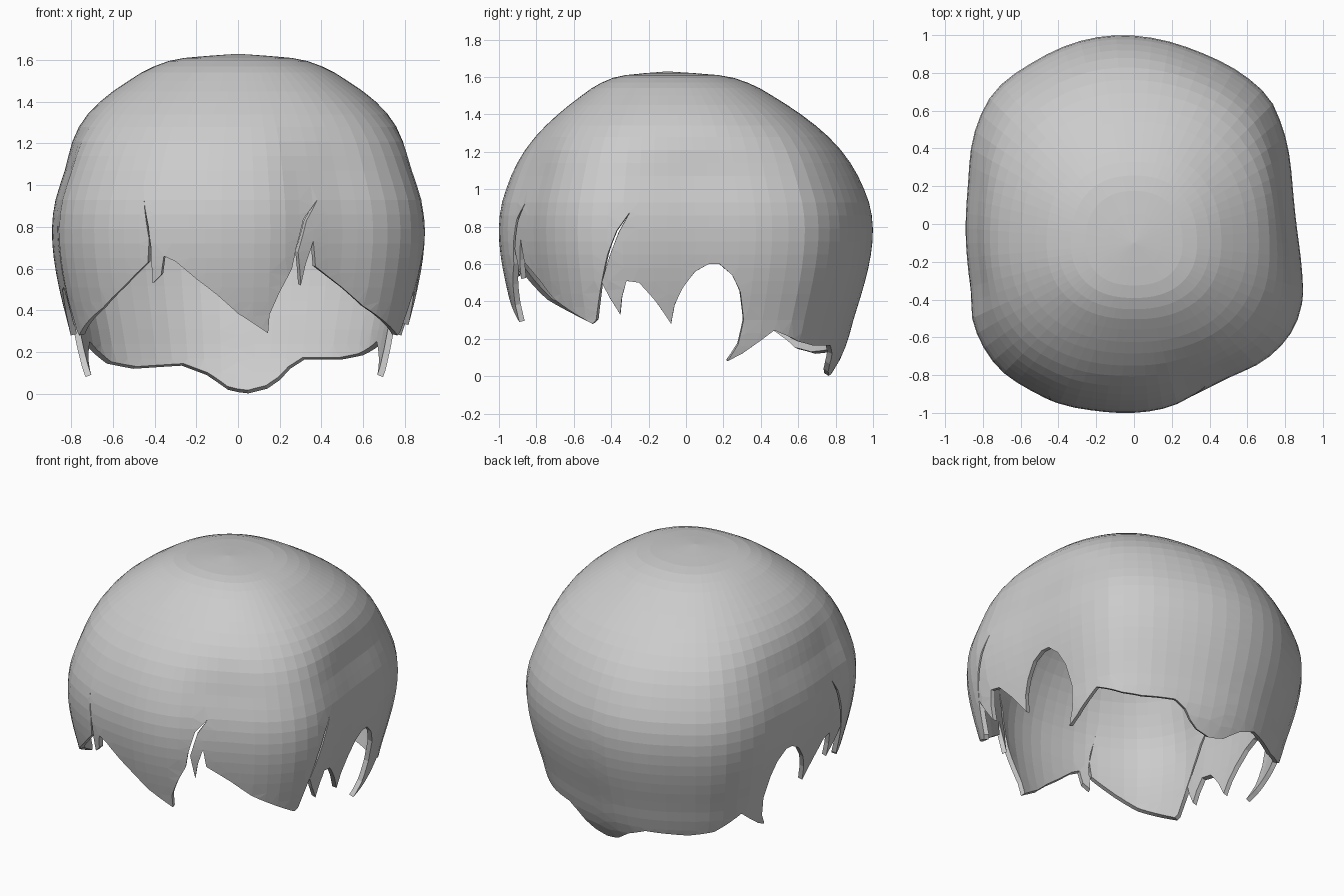
import bpy, bmesh, math
from mathutils import Vector
from mathutils.geometry import delaunay_2d_cdt

if "Cube" in bpy.data.objects:
    bpy.data.objects.remove(bpy.data.objects["Cube"])

CY = -0.10      # dome axis in y
Z_RING = 1.0    # height where the regular dome meets the cut fringe
COLS = 72

# Widest plan outline (x, y), counter-clockwise from the front
PLAN = [(0, -1), (.2, -.965), (.33, -.9), (.5, -.815), (.7, -.715), (.83, -.58), (.89, -.42),
        (.885, -.2), (.86, 0), (.84, .2), (.79, .5), (.72, .66), (.58, .79), (.35, .91), (.1, .985),
        (-.08, 1), (-.3, .965), (-.53, .86), (-.74, .7), (-.84, .5), (-.88, .2), (-.89, -.1),
        (-.865, -.35), (-.85, -.53), (-.72, -.76), (-.55, -.88), (-.4, -.95), (-.2, -.99)]
# Vertical profile (z, fraction of plan radius)
PROFILE = [(0, .79), (.1, .845), (.2, .88), (.3, .905), (.5, .96), (.65, .99), (.78, 1), (.9, .988),
           (1, .957), (1.1, .913), (1.2, .852), (1.3, .765), (1.4, .65), (1.5, .51), (1.57, .39),
           (1.61, .25), (1.63, 0)]


def smooth_table(t, v):
    """Cubic interpolation through (position, value) pairs."""
    i = next((k for k in range(len(t) - 1) if v <= t[k + 1][0]), len(t) - 2)

    def slope(k):
        a, b = t[max(k - 1, 0)], t[min(k + 1, len(t) - 1)]
        return (b[1] - a[1]) / (b[0] - a[0])
    (x0, y0), (x1, y1) = t[i], t[i + 1]
    h = x1 - x0
    u = min(1, max(0, (v - x0) / h))
    return (y0 * (1 + 2 * u) * (1 - u) ** 2 + y1 * u * u * (3 - 2 * u)
            + h * slope(i) * u * (1 - u) ** 2 + h * slope(i + 1) * u * u * (u - 1))


polar = sorted((math.degrees(math.atan2(x, CY - y)), math.hypot(x, y - CY)) for x, y in PLAN)
polar = [(a - 360, r) for a, r in polar] + polar + [(a + 360, r) for a, r in polar]


def surf(az, z):
    a = math.radians(az)
    s, c = math.sin(a), math.cos(a)
    # the plan outline rounds off into a broad superellipse toward the crown
    ry = .9 if c > 0 else 1.1
    crown = (abs(s / 1.03) ** 2.3 + abs(c / ry) ** 2.3) ** (-1 / 2.3)
    w = min(1, max(0, (z - 1.03) / .45))
    w = w * w * (3 - 2 * w)
    r = smooth_table(polar, az) * (1 - w) + crown * w
    r *= smooth_table(PROFILE, z)
    return Vector((r * s, CY - r * c, z))


def azimuth(axis, value, z, lo, hi):
    steps = [lo + (hi - lo) * i / 500 for i in range(501)]
    return min(steps, key=lambda a: abs(surf(a, z)[axis] - value))


# Hem of the hair: fringe (x, z), sides (y, z), nape (x, z)
FRINGE = [(-.65, .41), (-.55, .51), (-.43, .63), (-.425, .74), (-.45, .93), (-.428, .8), (-.417, .7),
          (-.41, .53), (-.37, .57), (-.355, .66), (-.3, .635), (-.2, .55), (-.1, .475), (0, .385),
          (.145, .29), (.15, .38), (.2, .49), (.26, .6), (.278, .7), (.315, .84), (.38, .93),
          (.328, .83), (.287, .68), (.3, .52), (.325, .62), (.36, .73), (.37, .61), (.5, .51), (.6, .42)]
SIDE = [(-.5, .28), (-.48, .3), (-.462, .45), (-.418, .65), (-.37, .78), (-.3, .88), (-.36, .77),
        (-.41, .64), (-.45, .5), (-.41, .42), (-.35, .33), (-.345, .42), (-.32, .51), (-.25, .5),
        (-.16, .4), (-.08, .28), (-.06, .38), (-.02, .47), (.05, .56), (.12, .6), (.18, .6),
        (.25, .54), (.29, .45), (.31, .3), (.28, .17), (.22, .08), (.3, .12), (.4, .19), (.47, .245)]
NAPE_R = [(.6, .185), (.5, .165), (.32, .165), (.25, .12), (.2, .065), (.14, .025), (.05, .002)]
NAPE_L = [(-.05, .02), (-.15, .09), (-.27, .135), (-.5, .12), (-.63, .145)]

hem = [(-180, .008)]
hem += [(azimuth(0, x, z, -180, -100), z) for x, z in NAPE_L]
hem += [(azimuth(1, y, z, -175, -15), z) for y, z in reversed(SIDE)]
hem += [(azimuth(0, x, z, -60, 60), z) for x, z in FRINGE]
hem += [(azimuth(1, y, z, 15, 175), z) for y, z in SIDE]
hem += [(azimuth(0, x, z, 100, 180), z) for x, z in NAPE_R]
hem += [(180, .008)]

# Closed outline of the unwrapped lower half, finely divided
K = 60.0
outline = []


def add_path(pts, step):
    for (a, z), (b, w) in zip(pts, pts[1:]):
        n = max(1, math.ceil(math.hypot((b - a) / K, w - z) / step))
        outline.extend((a + (b - a) * i / n, z + (w - z) * i / n) for i in range(n))


ring = [-180 + 360 * i / COLS for i in range(COLS + 1)]
add_path(hem, .05)
add_path([(180, .008), (180, Z_RING)], .07)
outline += [(a, Z_RING) for a in reversed(ring[1:])]
add_path([(-180, Z_RING), (-180, .008)], .07)
inner = [(a, .02 + .07 * j) for a in ring[1:-1] for j in range(14)]
# keep grid points clear of the hem to avoid slivers
inner = [p for p in inner if all(math.hypot((p[0] - q[0]) / K, p[1] - q[1]) > .03 for q in outline)]
pts2 = [Vector((a / K, z)) for a, z in outline + inner]
cdt = delaunay_2d_cdt(pts2, [], [list(range(len(outline)))], 1, 1e-5)

bm = bmesh.new()
verts = [bm.verts.new(surf(p.x * K, p.y)) for p in cdt[0]]
for f in cdt[2]:
    bm.faces.new([verts[i] for i in f])
bmesh.ops.join_triangles(bm, faces=bm.faces[:], angle_face_threshold=.6, angle_shape_threshold=.7)

# Upper dome in regular rings
levels = [Z_RING, 1.07, 1.14, 1.21, 1.28, 1.34, 1.4, 1.45, 1.5, 1.54, 1.57, 1.595, 1.61, 1.62]
rings = [[bm.verts.new(surf(a, z)) for a in ring[:-1]] for z in levels]
top = bm.verts.new((0, CY, 1.63))
for i in range(COLS):
    j = (i + 1) % COLS
    for lo, hi in zip(rings, rings[1:]):
        bm.faces.new((lo[i], lo[j], hi[j], hi[i]))
    bm.faces.new((rings[-1][i], rings[-1][j], top))

bmesh.ops.remove_doubles(bm, verts=bm.verts[:], dist=.0008)
bmesh.ops.delete(bm, geom=[v for v in bm.verts if not v.link_faces], context='VERTS')
bmesh.ops.recalc_face_normals(bm, faces=bm.faces[:])
if max(bm.faces, key=lambda f: f.calc_center_median().z).normal.z < 0:
    bmesh.ops.reverse_faces(bm, faces=bm.faces[:])

mesh = bpy.data.meshes.new("hair_cap")
bm.to_mesh(mesh)
bm.free()
hair = bpy.data.objects.new("hair_cap", mesh)
bpy.context.collection.objects.link(hair)
# Shell thickness, inward
shell = hair.modifiers.new("shell", 'SOLIDIFY')
shell.thickness = .03
shell.offset = -1
